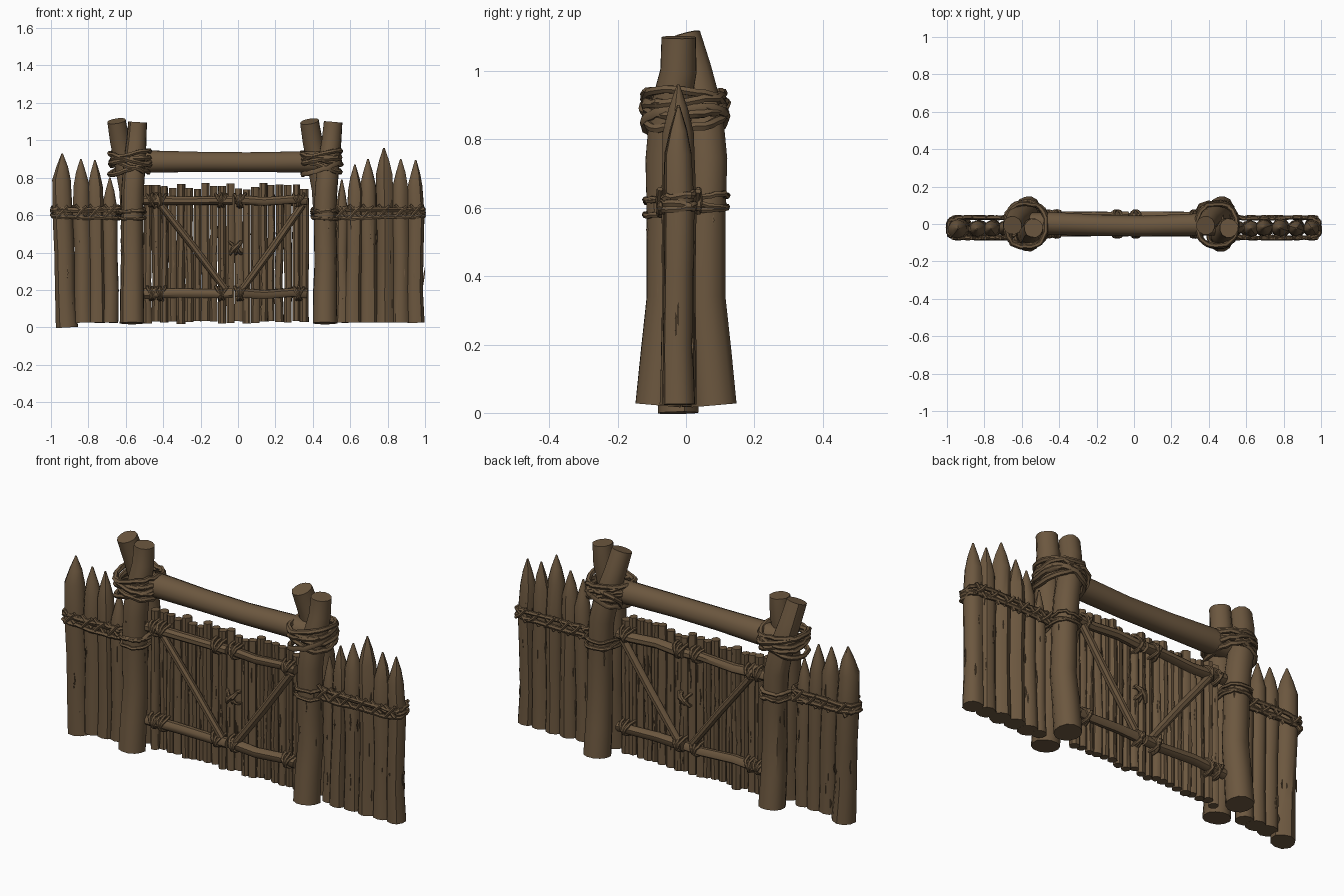
import bpy, bmesh, math, random
from mathutils import Vector

if "Cube" in bpy.data.objects:
    bpy.data.objects.remove(bpy.data.objects["Cube"])

random.seed(7)
R = random.uniform

wood = bpy.data.materials.new("brown wood")
wood.diffuse_color = (0.150, 0.096, 0.050, 1)
wood.use_nodes = True
wood.node_tree.nodes["Principled BSDF"].inputs["Base Color"].default_value = wood.diffuse_color


def tube(name, pts, radii, sides=10, ref=(1, 0, 0), closed=False, flat=1.0, rough=0.05):
    """Sweep a slightly irregular round section along a path."""
    pts = [Vector(p) for p in pts]
    n = len(pts)
    radii = radii if isinstance(radii, (list, tuple)) else [radii] * n
    grooves = [1 + R(-rough, rough) for _ in range(sides)]
    bm = bmesh.new()
    rings = []
    for i, p in enumerate(pts):
        a = pts[(i - 1) % n] if closed or i else pts[0]
        b = pts[(i + 1) % n] if closed or i < n - 1 else pts[-1]
        t = (b - a).normalized()
        u = Vector(ref)
        u = (u - t * u.dot(t)).normalized()
        v = t.cross(u)
        ring = []
        for k in range(sides):
            ang = 2 * math.pi * (k + 0.5) / sides
            r = radii[i] * grooves[k] * (1 + R(-rough, rough) * 0.4)
            ring.append(bm.verts.new(p + u * r * math.cos(ang) + v * r * flat * math.sin(ang)))
        rings.append(ring)
    for i in range(n if closed else n - 1):
        A, B = rings[i], rings[(i + 1) % n]
        for k in range(sides):
            m = (k + 1) % sides
            bm.faces.new((A[k], A[m], B[m], B[k]))
    if not closed:
        bm.faces.new(rings[0][::-1])
        bm.faces.new(rings[-1])
    bmesh.ops.recalc_face_normals(bm, faces=bm.faces)
    me = bpy.data.meshes.new(name)
    bm.to_mesh(me)
    bm.free()
    me.materials.append(wood)
    ob = bpy.data.objects.new(name, me)
    bpy.context.collection.objects.link(ob)
    return ob


def loop(name, c, rx, ry, tilt_x=0, tilt_y=0, r=0.011, power=1.0, steps=28, wob=0.004):
    """Horizontal rope loop; power below 1 makes it boxier, tilts raise its sides."""
    pts = []
    for i in range(steps):
        a = 2 * math.pi * i / steps
        ca, sa = math.cos(a), math.sin(a)
        x = math.copysign(abs(ca) ** power, ca)
        y = math.copysign(abs(sa) ** power, sa)
        pts.append((c[0] + x * rx + R(-wob, wob), c[1] + y * ry + R(-wob, wob),
                    c[2] + tilt_x * x + tilt_y * y + R(-wob, wob)))
    tube(name, pts, r, 6, (0, 0, 1), True, rough=0.12)


def sliver(x, y, z, length):
    """Thin raised strip of bark."""
    tube("bark_sliver", [(x, y, z), (x + R(-.004, .004), y, z + length / 2), (x, y, z + length)],
         [0.001, 0.0045, 0.001], 4)


def bark(x, y, r, z0, z1, count):
    for _ in range(count):
        a = R(0, 2 * math.pi)
        sliver(x + r * math.cos(a), y + r * math.sin(a), R(z0, z1 - 0.1), R(0.03, 0.1))


# Pointed palisade stakes: x at foot, x at tip, tip height, radius
stakes = [(-.915, -.94, .93, .057), (-.825, -.84, .90, .048), (-.755, -.765, .895, .046),
          (-.685, -.685, .80, .042), (.555, .555, .79, .034), (.615, .625, .87, .045),
          (.70, .695, .90, .047), (.785, .78, .96, .050), (.87, .87, .90, .045),
          (.952, .95, .895, .045)]
for i, (xf, xt, top, r) in enumerate(stakes):
    z0 = 0.0 if i == 0 else 0.025
    y = -0.022 + R(-.006, .006)
    zs = [z0, .2, .4, .6, top - .14, top - .07, top]
    rs = [r * 1.08, r * R(.95, 1.03), r * R(.93, 1), r, r * .9, r * .56, .004]
    path = []
    for k, z in enumerate(zs):
        w = R(-.005, .005) if 0 < k < 5 else 0
        path.append((xf + (xt - xf) * min(1, z / .7) + w, y + w * .6, z))
    tube("palisade_stake", path, rs, 10)
    bark((xf + xt) / 2, y, r * .97, .05, .75, 7)

# Rope binding each palisade row
for x0, x1 in ((-.992, -.635), (.515, .992)):
    for z, ty in ((.595, .008), (.615, -.01), (.638, .006)):
        loop("palisade_rope", ((x0 + x1) / 2, -.02, z), (x1 - x0) / 2, .054, R(-.008, .008), ty,
             .011, .4, 44)
for xf, xt, top, r in stakes:
    for s in (-1, 1):
        for y in (-.076, .036):
            tube("palisade_tie", [(xt - .03, y, .62 - s * .035), (xt, y - .004 * s, .62),
                                  (xt + .03, y, .62 + s * R(.02, .035))], .009, 6)

# Gate posts: a front and a back log which cross into a V at the top
for px, left, right in ((-.567, -.65, -.537), (.465, .382, .508)):
    for s, tip in ((-1, right), (1, left)):
        tip_y = -.022 if s < 0 else -.008
        path = [(px, s * .082, .022), (px, s * .068, .18), (px + R(-.005, .005), s * .054, .34),
                (px, s * .055, .58), (px + (tip - px) * .12, s * .058, .74),
                (px + (tip - px) * .45, s * .048, .88), (px + (tip - px) * .8, s * .022, 1.0),
                (tip, tip_y, 1.1 + R(-.005, .003))]
        tube("gate_post", path, [.067, .065, .062, .061, .062, .06, .054, .051], 12, rough=.035)
        bark(px, s * .055, .06, .3, .8, 7)
    # Lashings at the crossing and round the middle
    cx = (left + right) / 2 + (.018 if px < 0 else .0)
    for dz, tx, ty in ((-.03, .035, .01), (-.015, -.035, .01), (.0, .015, -.012),
                       (.015, -.03, .005), (.03, .025, -.01), (.035, -.01, .012)):
        loop("crossing_lashing", (cx, -.004, .885 + dz), .103 + R(-.006, .006),
             .116 + R(-.006, .004), tx, ty, .013, .8)
    for dz, ty in ((-.02, .012), (0, -.01), (.02, .008)):
        loop("post_lashing", (px, 0, .61 + dz), .07, .118, R(-.008, .008), ty, .009, .6)

# Loose rope curl behind the right post
tube("rope_curl", [(.44, .10, .90), (.40, .115, .91), (.355, .10, .89), (.34, .07, .86),
                   (.35, .05, .83)], .012, 6, (0, 0, 1))

# Crossbeam
tube("crossbeam", [(-.6, .0, .885), (-.45, .004, .885), (-.2, -.006, .884), (.05, -.01, .882),
                   (.3, -.003, .884), (.48, .0, .884)],
     [.058, .061, .056, .055, .058, .061], 14, (0, 0, 1), rough=.03)

# Gate planks
count = 20
for i in range(count):
    x = -.482 + (.355 + .482) * i / (count - 1)
    top = .755 + R(-.022, .018)
    w = R(.021, .027)
    bow = R(-.006, .006)
    y = R(-.007, .007)
    tube("gate_plank", [(x, y, R(.018, .034)), (x + bow, y, .25), (x - bow * .5, y, .5),
                        (x, y, top)],
         [w * R(.9, 1.05), w * R(.9, 1.08), w, w * R(.85, 1)], 8, flat=R(.9, 1.1), rough=.09)
    for s in (-1, 1):
        for _ in range(2):
            sliver(x + R(-.012, .012), y + s * w * .93, R(.06, .58), R(.05, .13))

# Two leaves: rails, braces and rope ties on both faces
for s in (-1, 1):
    y = s * .042
    for x0, x1 in ((-.505, -.03), (-.015, .37)):
        for z in (.678, .182):
            m = R(-.006, .006)
            tube("gate_rail", [(x0, y, z + m), (x0 * .6 + x1 * .4, y, z - m),
                               (x0 * .2 + x1 * .8, y, z + m), (x1, y, z)],
                 [.027, .025, .024, .026], 8, (0, 0, 1), rough=.07)
    for a, b in (((-.415, .655), (-.065, .2)), ((.345, .655), (.02, .2))):
        mid = ((a[0] + b[0]) / 2 + .004, y, (a[1] + b[1]) / 2)
        tube("gate_brace", [(a[0], y, a[1]), mid, (b[0], y, b[1])], [.02, .021, .019], 8,
             (0, 1, 0), rough=.06)


def tie(name, x, z, h, d, tilt):
    """Upright rope ring passing round both gate faces."""
    pts = []
    for i in range(18):
        a = 2 * math.pi * i / 18
        c, q = math.cos(a), math.sin(a)
        pts.append((x + tilt * q + R(-.003, .003), math.copysign(abs(c) ** .6, c) * d,
                    z + q * h))
    tube(name, pts, .0085, 6, (1, 0, 0), True, rough=.12)


for x in (-.46, -.415, -.09, .01, .325):
    for z in (.678, .182):
        for t in (-.02, 0, .02):
            tie("rail_tie", x + t * .4, z + R(-.004, .004), .033, .07, t)

# Central latch knot
for t, dx in ((-.03, 0), (.03, 0), (.01, .012)):
    tie("latch_rope", -.015 + dx, .425, .032, .045, t)
for s in (-1, 1):
    tube("latch_knot", [(-.045, s * .03, .39), (-.025, s * .048, .42), (.0, s * .05, .435),
                        (.02, s * .032, .46)], [.008, .014, .014, .007], 7)

# Smooth shading with crisp ends
for ob in bpy.data.objects:
    ob.select_set(True)
    bpy.context.view_layer.objects.active = ob
bpy.ops.object.shade_smooth_by_angle(angle=math.radians(42))
